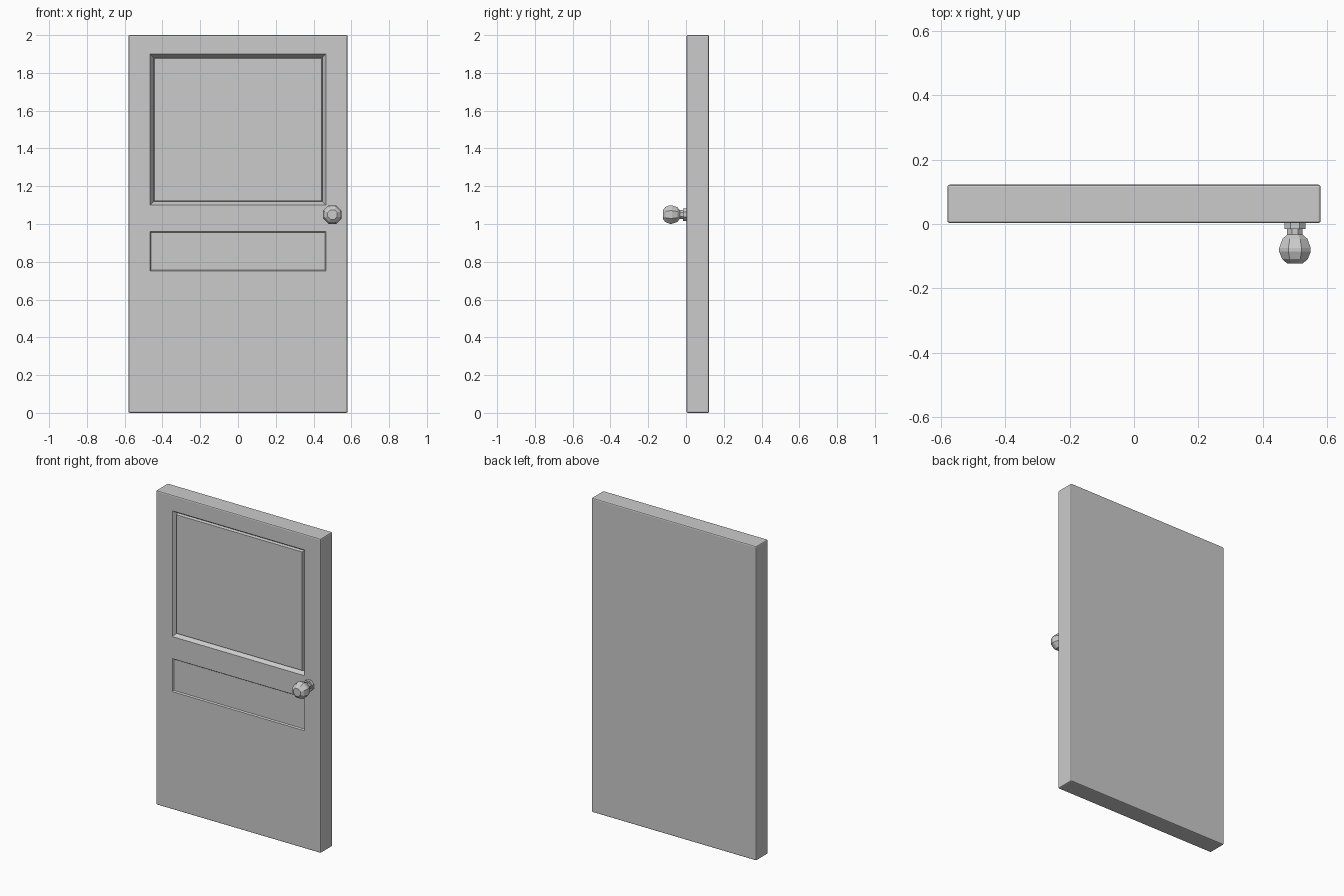
import bpy, bmesh, math
from mathutils import Matrix

if "Cube" in bpy.data.objects:
    bpy.data.objects.remove(bpy.data.objects["Cube"])

W, H, Y0, Y1 = 0.58, 2.0, 0.003, 0.122


def finish(bm, name):
    bmesh.ops.recalc_face_normals(bm, faces=bm.faces[:])
    me = bpy.data.meshes.new(name)
    bm.to_mesh(me)
    bm.free()
    ob = bpy.data.objects.new(name, me)
    bpy.context.collection.objects.link(ob)
    return ob


# Door slab with small chamfered edges
bm = bmesh.new()
bmesh.ops.create_cube(bm, size=1, matrix=Matrix.Translation((0, (Y0 + Y1) / 2, H / 2))
                      @ Matrix.Diagonal((2 * W, Y1 - Y0, H, 1)))
bmesh.ops.bevel(bm, geom=bm.edges[:], offset=0.007, segments=2, profile=0.5, affect='EDGES')

# Cut lines that bound the two front panels
cuts = [((x, 0, 0), (1, 0, 0)) for x in (-0.465, 0.465)]
cuts += [((0, 0, z), (0, 0, 1)) for z in (0.75, 0.96, 1.10, 1.90)]
for co, no in cuts:
    bmesh.ops.bisect_plane(bm, geom=bm.verts[:] + bm.edges[:] + bm.faces[:],
                           plane_co=co, plane_no=no)
bm.normal_update()


def panel(z, steps):
    face = next(f for f in bm.faces if f.normal.y < -0.99
                and abs(f.calc_center_median().x) < 0.1
                and abs(f.calc_center_median().z - z) < 0.05)
    for thickness, depth in steps:
        bmesh.ops.inset_individual(bm, faces=[face], thickness=thickness, depth=depth)
        bm.normal_update()


# Upper panel: sloped groove and raised field; lower panel: shallow recess
panel(1.50, [(0.026, -0.028), (0.006, 0.018)])
panel(0.855, [(0.008, -0.008)])
finish(bm, "door_slab")

# Octagonal door knob turned around the y axis: (radius, distance out from the door)
profile = [(0, -0.005), (0.036, -0.005), (0.036, 0.015), (0.026, 0.015), (0.026, 0.033),
           (0.042, 0.046), (0.053, 0.074), (0.053, 0.086), (0.043, 0.109), (0.027, 0.122), (0, 0.122)]
bm = bmesh.new()
N = 8
rings = []
for r, d in profile:
    if r == 0:
        continue
    rings.append([bm.verts.new((0.5 + r * math.cos((i + 0.5) * math.tau / N), -d,
                                1.05 + r * math.sin((i + 0.5) * math.tau / N))) for i in range(N)])
for a, b in zip(rings, rings[1:]):
    for i in range(N):
        j = (i + 1) % N
        bm.faces.new((a[i], a[j], b[j], b[i]))
bm.faces.new(rings[0])
bm.faces.new(rings[-1])
finish(bm, "door_knob")
